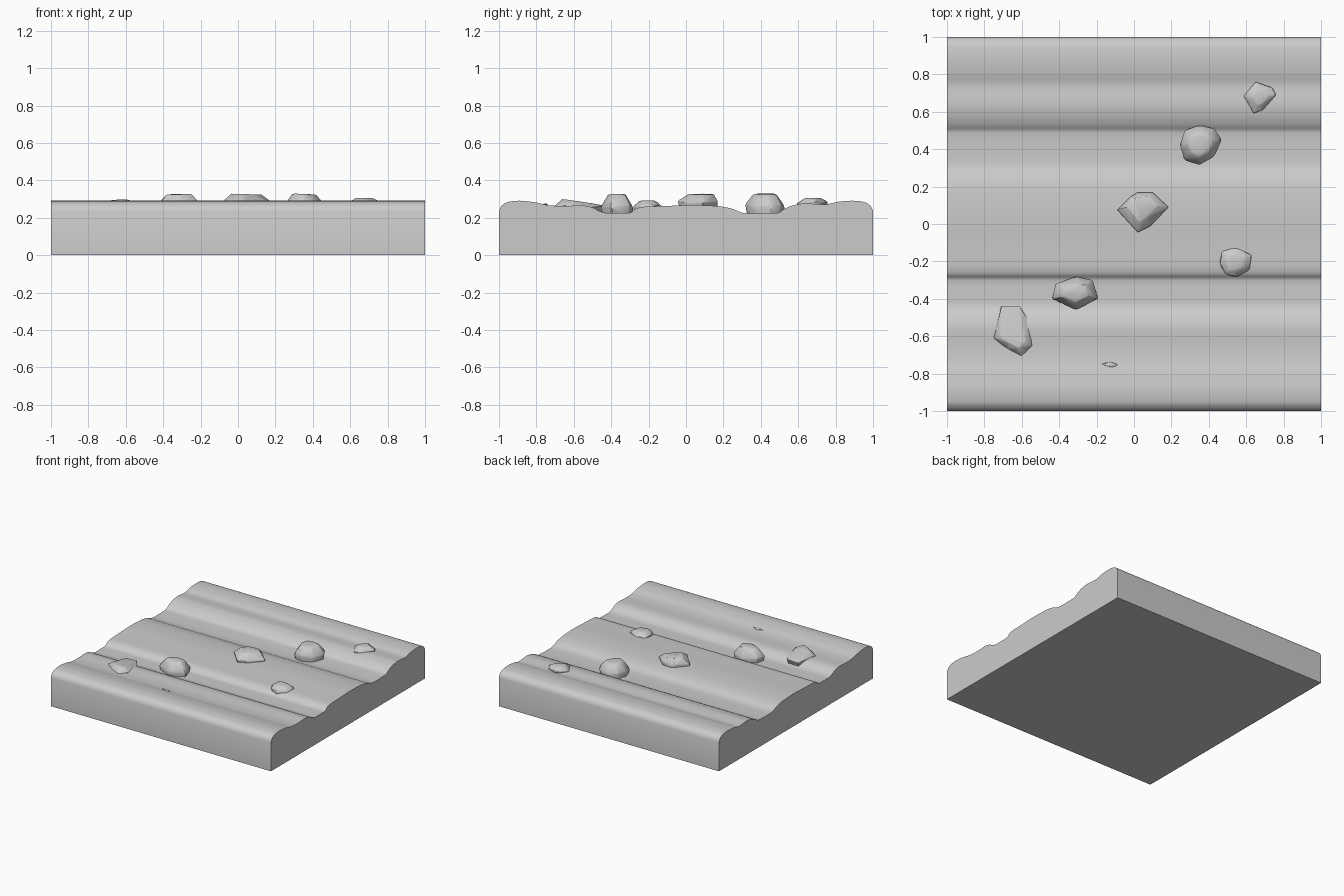
import bpy, bmesh, math
from mathutils import Vector

if "Cube" in bpy.data.objects:
    bpy.data.objects.remove(bpy.data.objects["Cube"])

stone = bpy.data.materials.new("grey_stone")
stone.diffuse_color = (0.6, 0.6, 0.6, 1)
stone.use_nodes = True
stone.node_tree.nodes["Principled BSDF"].inputs["Base Color"].default_value = stone.diffuse_color


def finish(name, bm, angle):
    bmesh.ops.recalc_face_normals(bm, faces=bm.faces)
    me = bpy.data.meshes.new(name)
    bm.to_mesh(me)
    bm.free()
    ob = bpy.data.objects.new(name, me)
    bpy.context.collection.objects.link(ob)
    me.materials.append(stone)
    bpy.ops.object.select_all(action='DESELECT')
    ob.select_set(True)
    bpy.context.view_layer.objects.active = ob
    bpy.ops.object.shade_smooth_by_angle(angle=math.radians(angle))
    return ob


def smooth_profile(pts, steps=4):
    """Rounded curve through the points, with slopes limited to avoid overshoot."""
    n = len(pts)
    s = [(pts[i + 1][1] - pts[i][1]) / (pts[i + 1][0] - pts[i][0]) for i in range(n - 1)]
    m = [s[0] * 1.6] + [0 if a * b <= 0 else 2 * a * b / (a + b) for a, b in zip(s, s[1:])] + [s[-1] * 1.6]
    out = []
    for i in range(n - 1):
        (y0, z0), (y1, z1) = pts[i], pts[i + 1]
        d = y1 - y0
        for k in range(steps):
            t = k / steps
            z = ((2*t**3 - 3*t*t + 1) * z0 + (t**3 - 2*t*t + t) * d * m[i]
                 + (3*t*t - 2*t**3) * z1 + (t**3 - t*t) * d * m[i + 1])
            out.append((y0 + t * d, z))
    return out + [pts[-1]]


# Ground slab: rutted path cross-section drawn out along x
section = [(-1, .235), (-.985, .265), (-.95, .285), (-.89, .291), (-.81, .283),
           (-.73, .266), (-.66, .262), (-.56, .266), (-.51, .258), (-.45, .23),
           (-.42, .225), (-.30, .226), (-.265, .25), (-.22, .259), (-.1, .263),
           (.03, .268), (.16, .263), (.24, .25), (.31, .225), (.36, .222),
           (.49, .226), (.53, .249), (.58, .268), (.64, .277), (.74, .27),
           (.81, .285), (.89, .291), (.95, .285), (.985, .265), (1, .235)]
loop = [(-1, 0)] + smooth_profile(section) + [(1, 0)]
bm = bmesh.new()
face = bm.faces.new([bm.verts.new((-1, y, z)) for y, z in loop])
res = bmesh.ops.extrude_face_region(bm, geom=[face])
bmesh.ops.translate(bm, vec=(2, 0, 0), verts=[v for v in res["geom"] if isinstance(v, bmesh.types.BMVert)])
finish("rutted_ground", bm, 35)


def rock(name, outline, base, belt, top, cap=.6, shift=(0, 0), tilt=(0, 0)):
    """Faceted stone: hull of a buried ring, its widest ring and a tilted cap."""
    c = sum((Vector(p) for p in outline), Vector((0, 0))) / len(outline)
    bm = bmesh.new()
    for i, p in enumerate(outline):
        d = Vector(p) - c
        wob = .008 * math.sin(i * 2.4)
        bm.verts.new((*(c + d * .85), base))
        bm.verts.new((*(c + d), belt + wob))
        q = d * (cap + 5 * wob)
        bm.verts.new((c.x + q.x + shift[0], c.y + q.y + shift[1],
                      top + q.x * tilt[0] + q.y * tilt[1]))
    hull = bmesh.ops.convex_hull(bm, input=bm.verts)
    bmesh.ops.delete(bm, geom=list({g for g in hull["geom_interior"] + hull["geom_unused"]
                                    if isinstance(g, bmesh.types.BMVert)}), context='VERTS')
    bmesh.ops.bevel(bm, geom=bm.edges[:], offset=.006, segments=1, affect='EDGES', clamp_overlap=True)
    finish(name, bm, 30)


# Stones lying across the path
rock("long_stone", [(-.71, -.44), (-.61, -.44), (-.56, -.52), (-.545, -.65), (-.60, -.71),
                    (-.68, -.67), (-.75, -.61), (-.72, -.50)],
     .21, .26, .287, .6, (0, -.01), (.02, -.14))
rock("ridge_stone", [(-.44, -.40), (-.42, -.32), (-.31, -.28), (-.22, -.30), (-.19, -.40), (-.31, -.46)],
     .19, .26, .326, .55, (0, -.005), (.02, .02))
rock("middle_stone", [(-.09, .075), (-.02, .145), (.02, .17), (.10, .17), (.185, .09), (.09, -.01), (.02, -.045)],
     .22, .282, .326, .6, (0, .01), (-.03, 0))
rock("round_stone", [(.245, .42), (.27, .50), (.35, .53), (.43, .51), (.47, .45), (.43, .36), (.35, .315), (.27, .34)],
     .18, .265, .327, .58, (0, 0), (-.04, 0))
rock("low_stone", [(.455, -.21), (.47, -.145), (.545, -.12), (.63, -.165), (.62, -.245), (.55, -.285), (.49, -.27)],
     .21, .262, .291, .55)
rock("far_stone", [(.585, .685), (.65, .76), (.74, .73), (.76, .69), (.69, .61), (.64, .59)],
     .23, .28, .306, .5, (0, 0), (-.02, 0))
rock("buried_stone", [(-.19, -.75), (-.13, -.735), (-.06, -.755), (-.12, -.77)],
     .23, .262, .277, .6)
